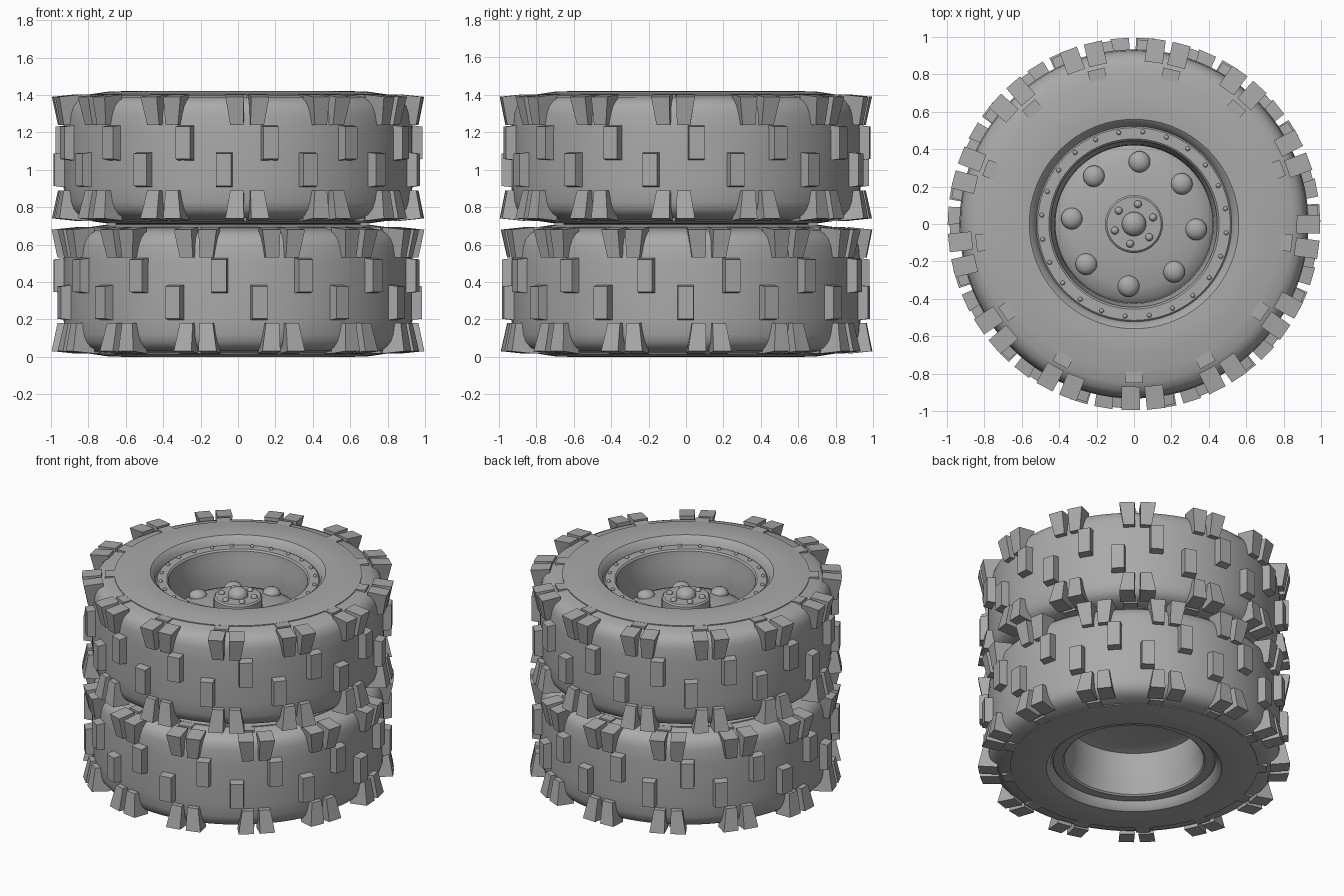
import bpy, bmesh, math
from mathutils import Matrix, Vector

if "Cube" in bpy.data.objects:
    bpy.data.objects.remove(bpy.data.objects["Cube"])

grey = bpy.data.materials.new("plain_grey")
grey.use_nodes = True
colour = (0.40, 0.40, 0.40, 1)
grey.diffuse_color = colour
grey.node_tree.nodes["Principled BSDF"].inputs["Base Color"].default_value = colour

REPEATS = 13
WHEEL_HEIGHT = 0.71


def finish(bm, name, z, smooth=None):
    bmesh.ops.recalc_face_normals(bm, faces=bm.faces)
    mesh = bpy.data.meshes.new(name)
    bm.to_mesh(mesh)
    bm.free()
    obj = bpy.data.objects.new(name, mesh)
    bpy.context.collection.objects.link(obj)
    obj.location.z = z
    mesh.materials.append(grey)
    if smooth:
        bpy.ops.object.select_all(action="DESELECT")
        obj.select_set(True)
        bpy.context.view_layer.objects.active = obj
        bpy.ops.object.shade_smooth_by_angle(angle=math.radians(smooth))


def lathe(name, profile, z, steps=96):
    """Spin a closed (radius, height) section around the z axis."""
    bm = bmesh.new()
    verts = [bm.verts.new((r, 0, h)) for r, h in profile]
    edges = [bm.edges.new((a, b)) for a, b in zip(verts, verts[1:] + verts[:1])]
    bmesh.ops.spin(bm, geom=verts + edges, cent=(0, 0, 0), axis=(0, 0, 1),
                   angle=math.tau, steps=steps, use_merge=True)
    bmesh.ops.remove_doubles(bm, verts=bm.verts, dist=0.0005)
    finish(bm, name, z, 32)


def block(bm, angle, shape):
    """Add a cube whose corners are set by shape(radial, tangent, height)."""
    turn = Matrix.Rotation(math.radians(angle), 3, "Z")
    for v in bmesh.ops.create_cube(bm, size=2)["verts"]:
        v.co = turn @ Vector(shape(*v.co))


def middle_lug(z):
    def shape(r, t, h):
        s = 0.87 if r > 0 else 1
        return (0.985 if r > 0 else 0.89, 0.047 * s * t, z + 0.093 * (s + 0.06) * h)
    return shape


def shoulder_lug(side, lean):
    """Lug flaring out towards the tyre's edge; side is +1 top, -1 bottom."""
    def shape(r, t, h):
        edge = h * side > 0
        radius = (0.995 if edge else 0.965) if r > 0 else 0.87
        reach = (0.325 if r > 0 else 0.338) if edge else 0.175
        width = 0.049 if edge else 0.036
        return (radius, width * t + lean * (0.006 if edge else -0.006),
                WHEEL_HEIGHT / 2 + side * reach)
    return shape


def side_tab(side):
    def shape(r, t, h):
        return (0.85 if r > 0 else 0.77, 0.046 * t,
                WHEEL_HEIGHT / 2 + side * (0.338 if h > 0 else 0.31))
    return shape


def mirrored(half):
    """Complete a section by reflecting its upper half."""
    return half + [(r, WHEEL_HEIGHT - h) for r, h in reversed(half)]


def studs(name, count, radius, size, height, phase, z, flat=0.7, segments=20):
    """Ring of rounded bolt heads."""
    bm = bmesh.new()
    for i in range(count):
        a = math.radians(phase) + math.tau * i / count
        place = Matrix.Translation((radius * math.cos(a), radius * math.sin(a), height))
        bmesh.ops.create_uvsphere(bm, u_segments=segments, v_segments=segments // 2,
                                  radius=size, matrix=place @ Matrix.Diagonal((1, 1, flat, 1)))
    finish(bm, name, z, 50)


def wheel(label, z, phase):
    # Tyre carcass with rounded shoulders and raised sidewall rings
    lathe(label + "_tyre", mirrored([
        (0.47, 0.635), (0.52, 0.64), (0.535, 0.685), (0.56, 0.706), (0.62, 0.71),
        (0.70, 0.707), (0.79, 0.694), (0.79, 0.688), (0.85, 0.678), (0.89, 0.66),
        (0.915, 0.63), (0.927, 0.59), (0.933, 0.50)]), z)

    # Tread lugs and sidewall tabs
    tread, tabs = bmesh.new(), bmesh.new()
    for i in range(REPEATS):
        a = -90 + phase + 360 * i / REPEATS
        block(tread, a + 7.4, middle_lug(0.434))
        block(tread, a - 7.4, middle_lug(0.29))
        for side in (1, -1):
            for lean in (1, -1):
                block(tread, a + 3.6 * lean, shoulder_lug(side, lean))
            block(tabs, -90 + phase - 2.9 + 360 * i / REPEATS, side_tab(side))
    finish(tread, label + "_tread_lugs", z)
    finish(tabs, label + "_sidewall_tabs", z)

    # Rim barrel with bead rings at both ends
    lathe(label + "_rim", mirrored([
        (0.50, 0.60), (0.525, 0.645), (0.515, 0.655), (0.455, 0.655),
        (0.445, 0.645), (0.44, 0.60), (0.425, 0.54), (0.42, 0.45)]), z)
    studs(label + "_rim_rivets", 24, 0.495, 0.013, 0.657, 9.5, z, 1, 10)

    # Domed centre disc, hub and bolts
    lathe(label + "_disc", [
        (0, 0.37), (0.36, 0.37), (0.425, 0.35), (0.425, 0.39), (0.40, 0.415),
        (0.34, 0.435), (0.25, 0.45), (0.155, 0.46), (0, 0.46)], z)
    lathe(label + "_hub", [
        (0, 0.44), (0.155, 0.44), (0.155, 0.53), (0.145, 0.54), (0, 0.54)], z, 48)
    studs(label + "_wheel_bolts", 8, 0.333, 0.058, 0.437, -5, z)
    studs(label + "_hub_bolts", 6, 0.108, 0.021, 0.54, 19, z, 1, 12)
    studs(label + "_hub_cap", 1, 0, 0.065, 0.545, 0, z, 0.8, 32)


wheel("lower_wheel", 0, -13.4)
wheel("upper_wheel", WHEEL_HEIGHT, 2.9)
